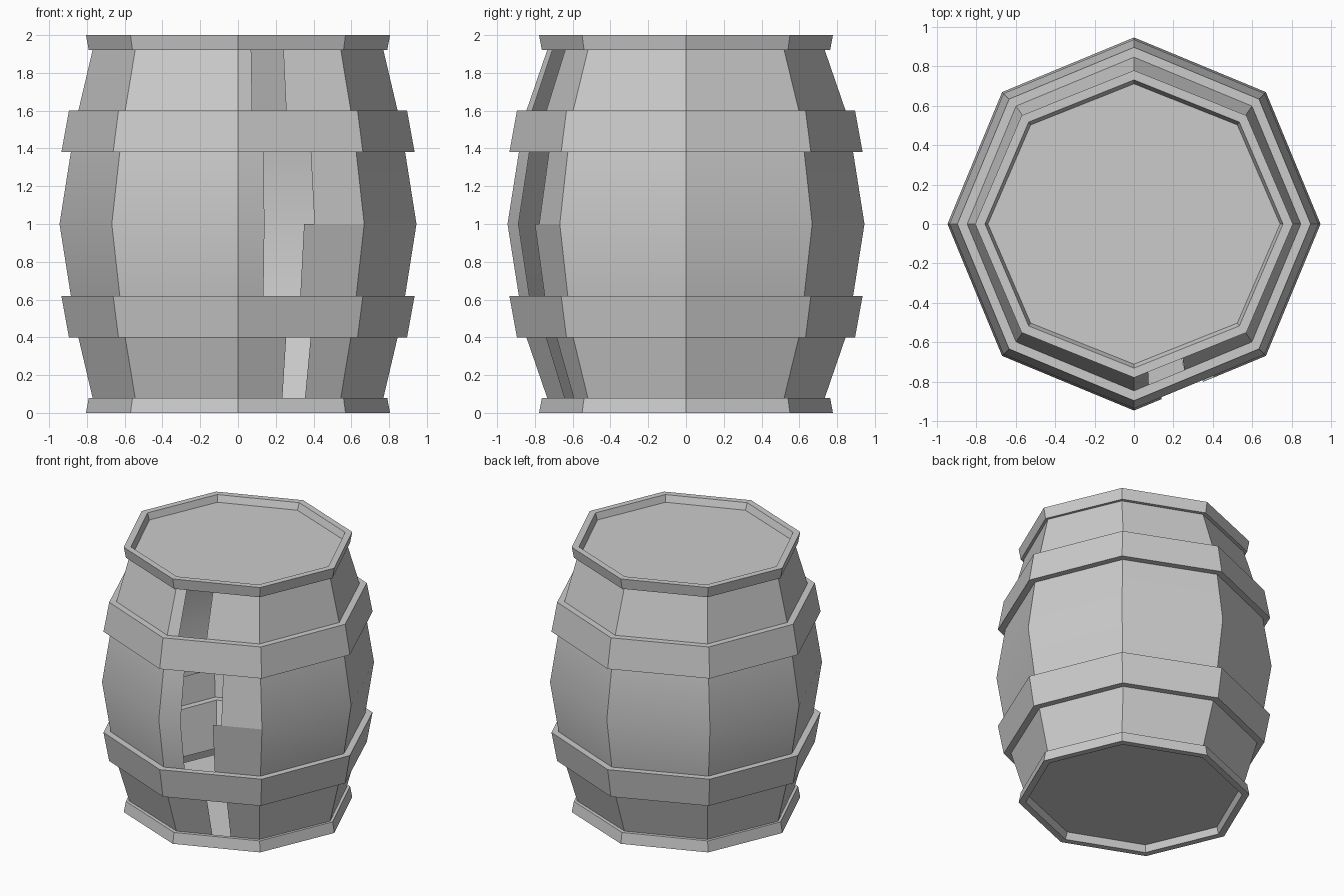
import bpy, bmesh, math
from mathutils import Vector

if "Cube" in bpy.data.objects:
    bpy.data.objects.remove(bpy.data.objects["Cube"])

SIDES = 8

# Lower half profile: x radius, y radius, z (lid recess, rim, staves, hoop, belly)
half = [(.74, .71, .05), (.755, .73, 0), (.805, .778, 0), (.79, .763, .08),
        (.77, .735, .08), (.845, .845, .4), (.895, .895, .4), (.935, .935, .62),
        (.885, .885, .62)]
profile = half + [(.945, .945, 1)] + [(a, b, 2 - z) for a, b, z in reversed(half)]

# Missing planks in the front right panel, by profile section:
# x of left and right edge at the bottom, then at the top
holes = {4: (.235, .355, .255, .385), 8: (.135, .33, .14, .35),
         9: (.14, .405, .135, .385), 13: (.075, .255, .07, .24)}
HOLE_SIDE = 6


def corner(i, k):
    rx, ry, z = profile[i]
    a = math.tau * k / SIDES
    return Vector((rx * math.cos(a), ry * math.sin(a), z))


def on_edge(i, x):
    a, b = corner(i, HOLE_SIDE), corner(i, HOLE_SIDE + 1)
    return a.lerp(b, (x - a.x) / (b.x - a.x))


bm = bmesh.new()


def face(points):
    bm.faces.new([bm.verts.new(p) for p in points])


# Staves, hoops and rims
for i in range(len(profile) - 1):
    for k in range(SIDES):
        a, b, c, d = corner(i, k), corner(i, k + 1), corner(i + 1, k + 1), corner(i + 1, k)
        if k == HOLE_SIDE and i in holes:
            x0, x1, x2, x3 = holes[i]
            face([a, on_edge(i, x0), on_edge(i + 1, x2), d])
            face([on_edge(i, x1), b, c, on_edge(i + 1, x3)])
        else:
            face([a, b, c, d])

# Bottom and top lids
face([corner(0, k) for k in reversed(range(SIDES))])
face([corner(len(profile) - 1, k) for k in range(SIDES)])

bmesh.ops.remove_doubles(bm, verts=bm.verts, dist=0.0005)
mesh = bpy.data.meshes.new("barrel")
bm.to_mesh(mesh)
bm.free()
barrel = bpy.data.objects.new("barrel", mesh)
bpy.context.collection.objects.link(barrel)

# Belly blends smoothly, corners stay sharp
bpy.context.view_layer.objects.active = barrel
barrel.select_set(True)
bpy.ops.object.shade_smooth_by_angle(angle=math.radians(30))
